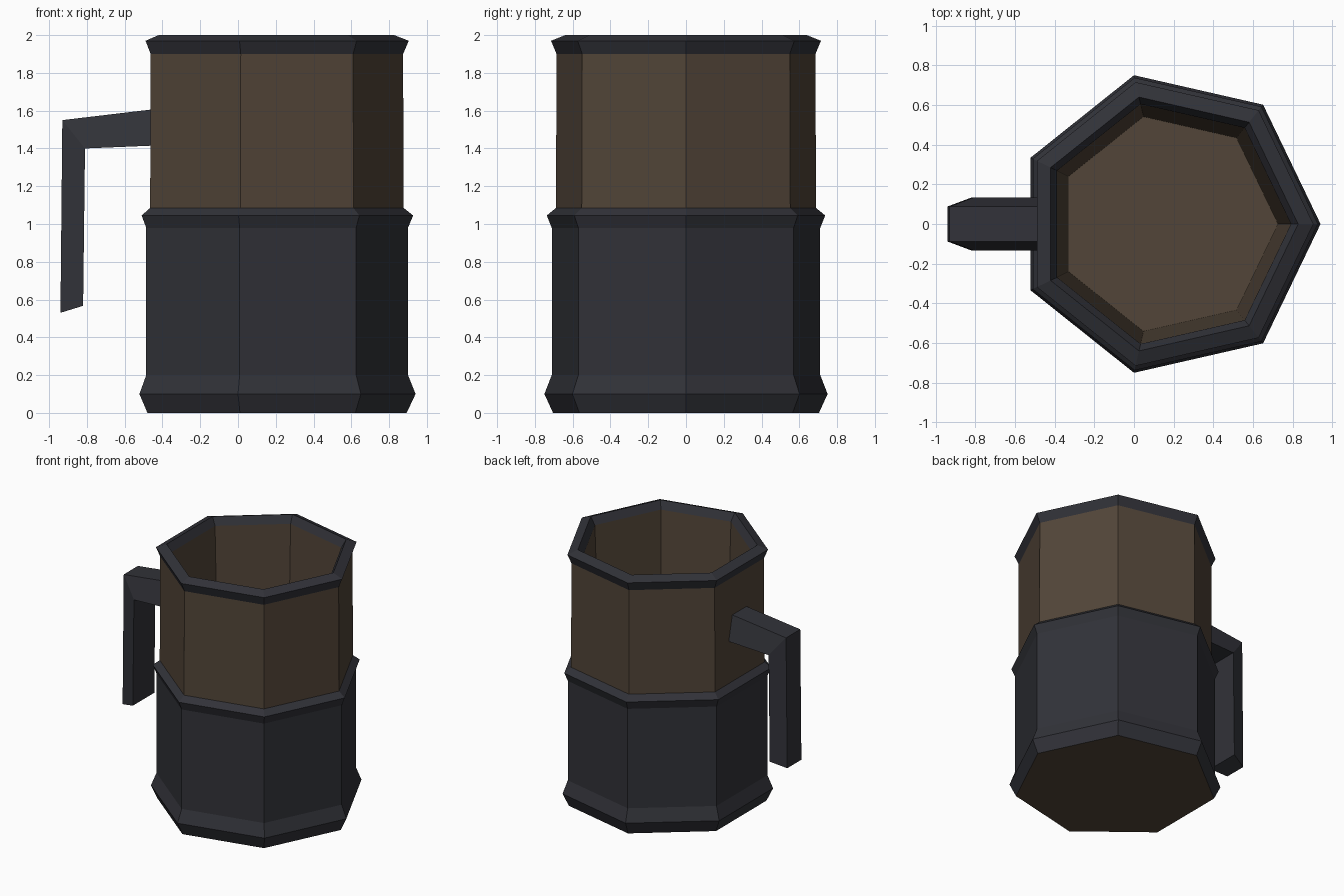
import bpy, bmesh, math

if "Cube" in bpy.data.objects:
    bpy.data.objects.remove(bpy.data.objects["Cube"])

def material(name, rgb):
    m = bpy.data.materials.new(name)
    m.diffuse_color = (*rgb, 1)
    m.use_nodes = True
    m.node_tree.nodes["Principled BSDF"].inputs["Base Color"].default_value = m.diffuse_color
    return m

wood = material("brown wood", (0.085, 0.060, 0.040))
iron = material("dark iron", (0.031, 0.032, 0.040))

def finish(bm, name):
    bmesh.ops.recalc_face_normals(bm, faces=bm.faces)
    me = bpy.data.meshes.new(name)
    bm.to_mesh(me)
    bm.free()
    me.materials.append(wood)
    me.materials.append(iron)
    bpy.context.collection.objects.link(bpy.data.objects.new(name, me))

SIDES, CX = 7, 0.171

# Mug body: (radius, height, material of the ring above; 0 wood, 1 iron)
profile = [
    (0.722, 0.00, 1), (0.769, 0.10, 1), (0.729, 0.20, 1),   # foot
    (0.729, 0.98, 1), (0.756, 1.045, 1), (0.706, 1.085, 0),  # middle band
    (0.703, 1.90, 1), (0.733, 1.97, 1), (0.656, 2.00, 1),   # rim
    (0.620, 1.94, 0), (0.555, 0.12, 0),                     # inside
]
bm = bmesh.new()
rings = []
for r, z, _ in profile:
    rings.append([bm.verts.new((CX + r * math.cos(math.tau * i / SIDES),
                                r * math.sin(math.tau * i / SIDES), z))
                  for i in range(SIDES)])
for k in range(len(rings) - 1):
    a, b = rings[k], rings[k + 1]
    for i in range(SIDES):
        j = (i + 1) % SIDES
        bm.faces.new((a[i], a[j], b[j], b[i])).material_index = profile[k][2]
bm.faces.new(rings[0])       # underside
bm.faces.new(rings[-1])      # inner floor
finish(bm, "mug_body")

# Handle: bent bar, narrow on the outer edge and wide on the inner edge
outer = [(-0.45, 1.607), (-0.93, 1.55), (-0.94, 0.53)]
inner = [(-0.45, 1.415), (-0.81, 1.40), (-0.82, 0.567)]
bm = bmesh.new()
sections = []
for (xo, zo), (xi, zi) in zip(outer, inner):
    sections.append([bm.verts.new(p) for p in (
        (xo, -0.088, zo), (xo, 0.088, zo), (xi, 0.133, zi), (xi, -0.133, zi))])
for a, b in zip(sections, sections[1:]):
    for i in range(4):
        j = (i + 1) % 4
        bm.faces.new((a[i], a[j], b[j], b[i]))
bm.faces.new(sections[0])
bm.faces.new(sections[-1])
for f in bm.faces:
    f.material_index = 1
finish(bm, "handle")
